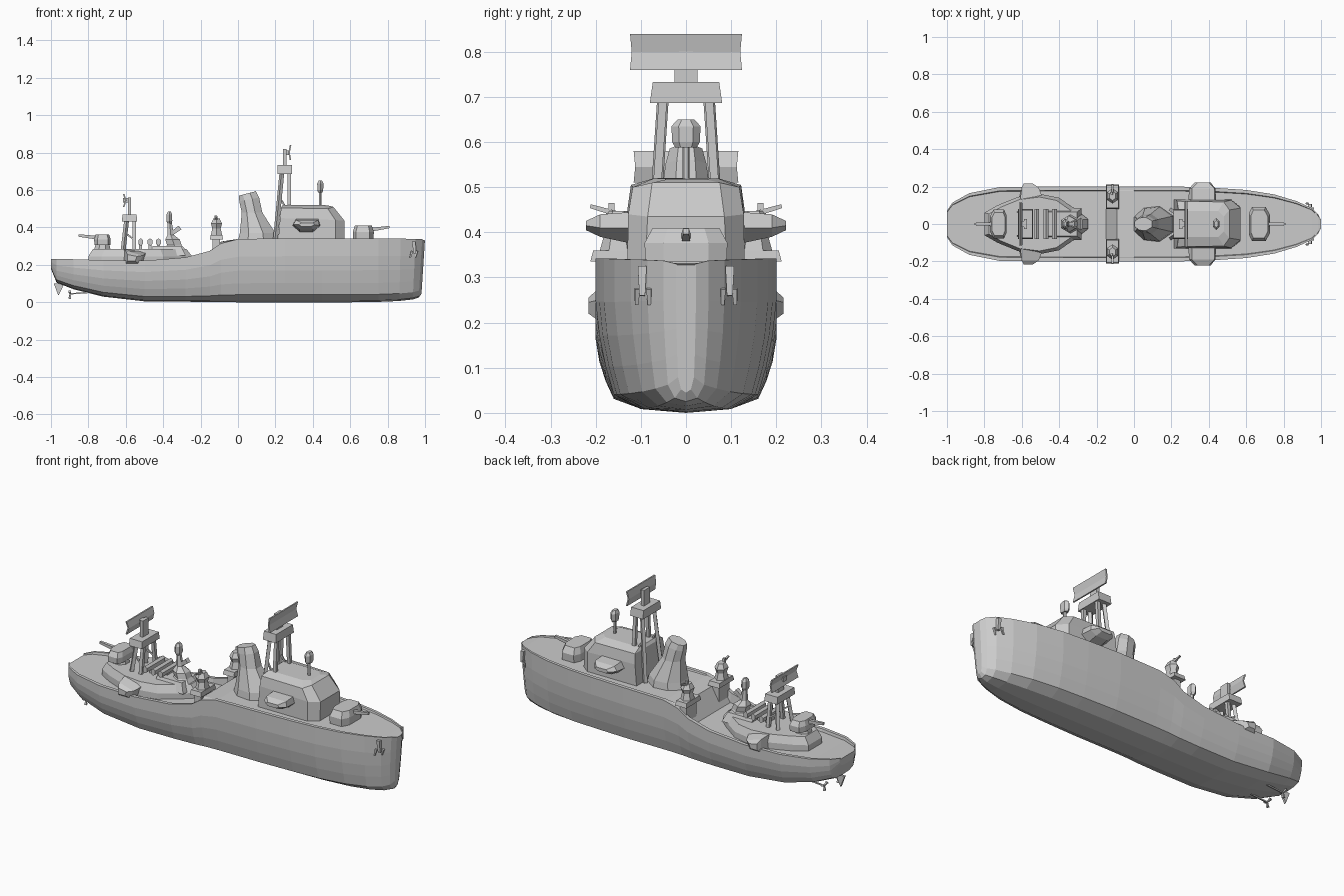
import bpy, bmesh, math
from mathutils import Vector

if "Cube" in bpy.data.objects:
    bpy.data.objects.remove(bpy.data.objects["Cube"])


def finish(name, bm):
    bmesh.ops.recalc_face_normals(bm, faces=bm.faces)
    me = bpy.data.meshes.new(name)
    bm.to_mesh(me)
    bm.free()
    ob = bpy.data.objects.new(name, me)
    bpy.context.collection.objects.link(ob)
    return ob


def loft(name, rings):
    bm = bmesh.new()
    vs = [[bm.verts.new(p) for p in r] for r in rings]
    n = len(rings[0])
    for a, b in zip(vs, vs[1:]):
        for i in range(n):
            j = (i + 1) % n
            bm.faces.new((a[i], a[j], b[j], b[i]))
    bm.faces.new(vs[0])
    bm.faces.new(vs[-1])
    return finish(name, bm)


def block(name, x, y, z, top=(1, 1), shift=0):
    """Box from x, y, z ranges; the top is scaled and moved along x."""
    cx, cy = sum(x) / 2, sum(y) / 2
    hx, hy = (x[1] - x[0]) / 2, (y[1] - y[0]) / 2
    c = ((-1, -1), (1, -1), (1, 1), (-1, 1))
    return loft(name, [[(cx + a * hx, cy + b * hy, z[0]) for a, b in c],
                       [(cx + shift + a * hx * top[0], cy + b * hy * top[1], z[1]) for a, b in c]])


def rod(name, a, b, r0, r1=None, n=4):
    a, b = Vector(a), Vector(b)
    q = (b - a).to_track_quat('Z', 'Y')
    rings = []
    for p, r in ((a, r0), (b, r0 if r1 is None else r1)):
        rings.append([p + q @ Vector((r * math.cos(math.tau * (i + .5) / n),
                                      r * math.sin(math.tau * (i + .5) / n), 0)) for i in range(n)])
    return loft(name, rings)


def turned(name, x, y, profile, n=6, sy=1):
    """Stack of polygon rings from (radius, height, x shift)."""
    return loft(name, [[(x + dx + r * math.cos(math.tau * (i + .5) / n),
                         y + sy * r * math.sin(math.tau * (i + .5) / n), z) for i in range(n)]
                       for r, z, dx in profile])


# Hull: x, half width, keel, rim, deck
stations = [(-1, .07, .18, .23, .222), (-.97, .115, .105, .232, .22), (-.88, .165, .07, .23, .215),
            (-.72, .197, .03, .225, .21), (-.5, .2, .005, .222, .21), (-.28, .2, .003, .24, .215),
            (-.15, .2, .002, .275, .22), (-.09, .2, .001, .315, .325), (0, .2, 0, .338, .332),
            (.25, .2, 0, .342, .332), (.45, .192, 0, .342, .332), (.6, .182, 0, .342, .332),
            (.75, .158, .002, .341, .332), (.87, .122, .007, .34, .332), (.95, .085, .015, .339, .332),
            (.985, .05, .025, .337, .33), (1, .022, .045, .33, .328)]
section = [(.5, .025), (.8, .12), (.89, .3), (.96, .5), (1, .72), (1, 1)]
rings = []
for x, w, k, rim, deck in stations:
    side = [(w * f, k + (rim - k) * t) for f, t in section] + [(w * .9, rim), (w * .88, deck)]
    pts = [(0, k)] + side + [(0, deck)] + [(-y, z) for y, z in reversed(side)]
    rake = .022 * max(0, (x - .8) / .2)
    rings.append([(x - rake * (1 - z / .34), y, z) for y, z in pts])
loft("hull", rings)

# Anchors on the bow
for s in (1, -1):
    rod("anchor_shank", (.94, s * .097, .325), (.945, s * .097, .26), .014, .009)
    for d in (-.012, .014):
        rod("anchor_fluke", (.945 - d, s * (.094 + d), .275), (.935 - d, s * (.094 + d * 1.1), .24), .008, .005)

# Rudder, propeller shafts and blades
loft("rudder", [[(-.985, y, .1), (-.93, y, .1), (-.945, y, .065), (-.96, y, .035)] for y in (-.006, .006)])
for s in (1, -1):
    rod("propeller_shaft", (-.76, s * .06, .055), (-.9, s * .06, .045), .005)
    for k in range(3):
        a = math.tau * k / 3 + .5
        rod("propeller_blade", (-.897, s * .06, .045),
            (-.9, s * .06 + .026 * math.cos(a), .045 + .026 * math.sin(a)), .004, .009)

# Bridge: front slopes back at the top
loft("bridge", [
    [(.215, -.13, .33), (.52, -.13, .33), (.57, -.09, .33), (.57, .09, .33), (.52, .13, .33), (.215, .13, .33)],
    [(.225, -.13, .45), (.52, -.128, .44), (.57, -.085, .435), (.57, .085, .435), (.52, .128, .44), (.225, .13, .45)],
    [(.23, -.122, .505), (.48, -.118, .5), (.51, -.075, .51), (.51, .075, .51), (.48, .118, .5), (.23, .122, .505)],
    [(.24, -.07, .52), (.45, -.07, .52), (.48, -.04, .518), (.48, .04, .518), (.45, .07, .52), (.24, .07, .52)]])
for s in (1, -1):
    loft("bridge_wing", [[(x, s * y, z) for x, z in pr] for y, pr in (
        (.12, [(.33, .375), (.4, .375), (.44, .41), (.43, .445), (.31, .445), (.29, .41)]),
        (.19, [(.33, .39), (.4, .39), (.435, .41), (.43, .44), (.31, .44), (.295, .415)]),
        (.222, [(.34, .405), (.39, .405), (.41, .415), (.4, .425), (.34, .425), (.325, .415)]))])

# Funnel
loft("funnel", [[(cx + hx * a, hy * b, z + tilt * a) for a, b in
                 ((1, .45), (.3, 1), (-.5, .9), (-1, .4), (-1, -.4), (-.5, -.9), (.3, -1), (1, -.45))]
                for cx, hx, hy, z, tilt in ((.105, .105, .095, .33, 0), (.105, .095, .09, .37, 0),
                                            (.075, .055, .055, .48, 0), (.06, .053, .045, .55, .01),
                                            (.05, .046, .036, .582, .012))])

# Fire directors: a stem with a faceted head
turned("bridge_director_stem", .44, 0, [(.008, .51, 0), (.008, .6, 0)])
turned("bridge_director_head", .44, 0, [(.014, .588, 0), (.018, .6, 0), (.019, .635, 0), (.011, .65, 0)], sy=1.7)


def radar_mast(name, x, foot, top, thick, head, spread, panel_x, panel_y, panel_z, lean):
    for s in (1, -1):
        rod(name + "_leg", (x - .035 - lean, s * spread, foot), (x - .015, s * spread * .68, top + .01), .013)
        rod(name + "_leg", (x + .025, s * spread, foot), (x + .025, s * spread * .68, top + .01), .013)
        rod(name + "_brace", (x + .025, s * spread * .9, foot + .4 * (top - foot)),
            (x - .03, s * spread * .75, foot + .65 * (top - foot)), .006)
    block(name + "_platform", (x - .04, x + .04), (-.08, .08), (top, top + thick), (.95, .92))
    block(name + "_post", (x - .009, x + .009), (-.026, .026), (top + thick, head))
    bx = (panel_x - x) * .3
    z0, z1 = panel_z
    block(name + "_bracket", (min(x, panel_x), max(x, panel_x)), (-.015, .015),
          ((z0 + z1) / 2 - .012, (z0 + z1) / 2 + .012))
    # curved scanner panel
    loft(name + "_scanner", [[(panel_x, y, z0), (panel_x - bx, y * .97, (z0 + z1) / 2), (panel_x, y, z1),
                              (panel_x + .008, y, z1), (panel_x - bx + .008, y * .97, (z0 + z1) / 2),
                              (panel_x + .008, y, z0)] for y in (-panel_y, panel_y)])


radar_mast("main_mast", .25, .335, .687, .046, .82, .075, .277, .124, (.76, .84), .015)
radar_mast("aft_mast", -.58, .27, .432, .038, .56, .065, -.615, .116, (.51, .58), 0)

# Aft deckhouse with side sponsons
outline = [(-.8, .06), (-.73, .1), (-.62, .145), (-.5, .16), (-.4, .14), (-.3, .07), (-.245, .025)]
loop = outline + [(x, -y) for x, y in reversed(outline)]
loft("aft_deckhouse", [[((x + .55) * k - .55, y * k, z) for x, y in loop]
                       for k, z in ((1, .2), (1, .245), (.9, .285))])
for s in (1, -1):
    loft("aft_sponson", [[(x, s * y, z) for x, z in pr] for y, pr in (
        (.12, [(-.62, .2), (-.5, .2), (-.48, .27), (-.61, .285)]),
        (.195, [(-.6, .205), (-.53, .205), (-.51, .25), (-.6, .275)]),
        (.216, [(-.59, .22), (-.55, .22), (-.54, .245), (-.59, .255)]))])
block("aft_upper_house", (-.46, -.28), (-.085, .085), (.25, .3), (.85, .75), -.01)

# Transverse launcher tubes
for x in (-.52, -.47, -.425):
    block("launcher_rest", (x - .008, x + .008), (-.03, .03), (.28, .315))
    loft("launcher_tube", [[(x + .015 * math.cos(math.tau * (i + .5) / 6), y,
                             .322 + .02 * math.sin(math.tau * (i + .5) / 6)) for i in range(6)]
                           for y in (-.08, .08)])

# Aft director
turned("aft_director_base", -.34, 0, [(.065, .285, 0), (.045, .305, 0), (.045, .335, -.01), (.02, .36, -.02),
                                      (.012, .43, -.025)])
turned("aft_director_head", -.367, 0, [(.012, .42, 0), (.018, .435, 0), (.017, .47, 0), (.008, .485, 0)], sy=1.6)
rod("aft_director_arm", (-.35, 0, .37), (-.31, 0, .4), .014, .018)


def turret(name, x, z, d, hl, hw, h):
    loft(name + "_shield", [[(x + d * a * hl, y * hw, z + c * h) for a, y in
                             ((1, .55), (.6, 1), (-.7, 1), (-1, .6), (-1, -.6), (-.7, -1), (.6, -1), (1, -.55))]
                            for a0, c in ((1, 0),)
                            for _ in (0,)] +
         [[(x + d * a * hl * k, y * hw * k, z + c * h) for a, y in
           ((1, .55), (.6, 1), (-.7, 1), (-1, .6), (-1, -.6), (-.7, -1), (.6, -1), (1, -.55))]
          for k, c in ((1.02, .55), (.82, 1))])
    rod(name + "_barrel", (x + d * hl * .7, 0, z + h * .7), (x + d * (hl + .085), 0, z + h * .9), .014, .009)


# Main guns fore and aft
turret("fore_gun", .67, .335, 1, .055, .09, .075)
turned("aft_gun_base", -.725, 0, [(.05, .27, 0), (.04, .31, 0)], 8)
turret("aft_gun", -.725, .305, -1, .043, .075, .058)

# Side guns on the waist
for s in (1, -1):
    block("side_gun_platform", (-.15, -.08), sorted((s * .08, s * .212)), (.335, .36), (.9, .9))
    block("side_gun_support", (-.135, -.095), sorted((s * .1, s * .19)), (.23, .34))
    turned("side_gun_mount", -.115, s * .15, [(.034, .36, 0), (.026, .395, 0), (.034, .42, 0), (.02, .447, 0)], 6, 1.2)
    rod("side_gun_barrel", (-.115, s * .15, .44), (-.115, s * .212, .458), .009, .006)
    rod("side_gun_sight", (-.118, s * .165, .42), (-.12, s * .165, .465), .011, .009)
